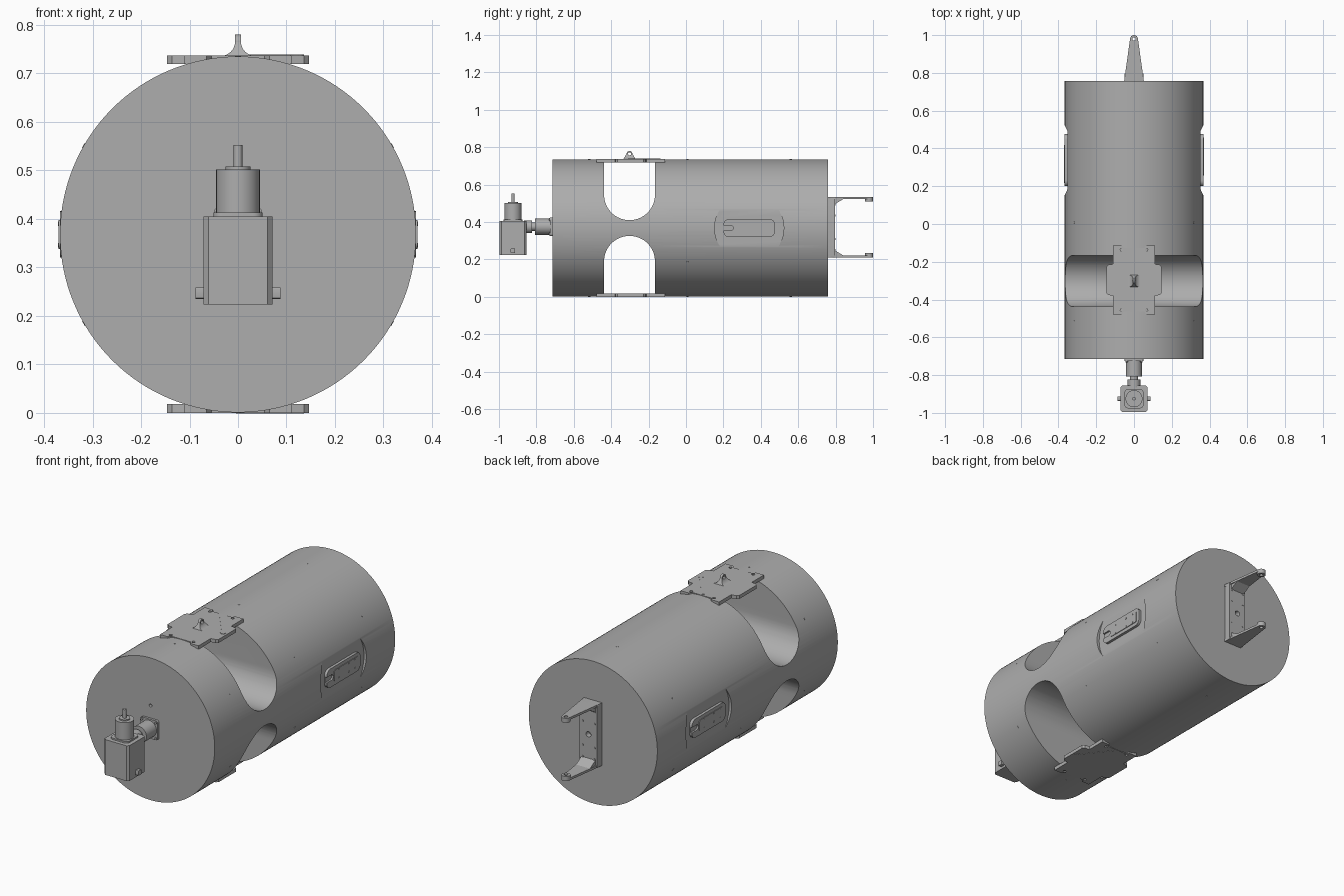
import bpy, bmesh
from math import pi, sin, cos, radians
from mathutils import Matrix, Vector

if "Cube" in bpy.data.objects:
    bpy.data.objects.remove(bpy.data.objects["Cube"])

grey = bpy.data.materials.new("machined_grey")
grey.use_nodes = True
grey.diffuse_color = (0.42, 0.42, 0.42, 1)
grey.node_tree.nodes["Principled BSDF"].inputs["Base Color"].default_value = grey.diffuse_color
parts = []
CZ, R = 0.368, 0.367       # hull axis height and radius
AXES = {"x": lambda u, v, h: (h, u, v),
        "y": lambda u, v, h: (u, h, v),
        "z": lambda u, v, h: (u, v, h)}


def prism(name, outline, axis, lo, hi):
    """Extrude a 2D outline along an axis."""
    bm = bmesh.new()
    rings = [[bm.verts.new(AXES[axis](u, v, h)) for u, v in outline] for h in (lo, hi)]
    bm.faces.new(rings[0])
    bm.faces.new(rings[1])
    n = len(outline)
    for i in range(n):
        j = (i + 1) % n
        bm.faces.new((rings[0][i], rings[0][j], rings[1][j], rings[1][i]))
    bmesh.ops.recalc_face_normals(bm, faces=bm.faces)
    mesh = bpy.data.meshes.new(name)
    bm.to_mesh(mesh)
    bm.free()
    mesh.materials.append(grey)
    obj = bpy.data.objects.new(name, mesh)
    bpy.context.collection.objects.link(obj)
    parts.append(obj)
    return obj


def arc(u, v, r, start=0, end=360, n=24):
    steps = n if end - start == 360 else n + 1
    angles = [radians(start + (end - start) * i / n) for i in range(steps)]
    return [(u + r * cos(a), v + r * sin(a)) for a in angles]


def rounded(u, v, hu, hv, r, n=6):
    pts = []
    for su, sv, a in ((1, 1, 0), (-1, 1, 90), (-1, -1, 180), (1, -1, 270)):
        pts += arc(u + su * (hu - r), v + sv * (hv - r), r, a, a + 90, n)
    return pts


def disc(name, u, v, r, axis, lo, hi, n=32):
    return prism(name, arc(u, v, r, n=n), axis, lo, hi)


def combine(obj, tool, operation="DIFFERENCE"):
    """Apply a boolean and throw the tool away."""
    mod = obj.modifiers.new("cut", "BOOLEAN")
    mod.operation, mod.solver, mod.object = operation, "EXACT", tool
    bpy.context.view_layer.update()
    result = bpy.data.meshes.new_from_object(obj.evaluated_get(bpy.context.evaluated_depsgraph_get()))
    obj.modifiers.clear()
    obj.data = result
    parts.remove(tool)
    bpy.data.objects.remove(tool)


# Solid hull with two cross channels and flat side pockets
hull = disc("hull", 0, CZ, R, "y", -0.714, 0.758, 128)
SY, SR = -0.302, 0.136
upper = arc(SY, 0.546, SR, 180, 360, 32) + [(SY + SR, 1), (SY - SR, 1)]
lower = arc(SY, 0.19, SR, 0, 180, 32) + [(SY - SR, -0.3), (SY + SR, -0.3)]
for profile in (upper, lower):
    combine(hull, prism("channel_cutter", profile, "x", -0.5, 0.5))
HY = 0.338
for s in (1, -1):
    combine(hull, disc("pocket_cutter", HY, CZ, 0.185, "x", *sorted((s * 0.353, s * 0.5)), 64))
combine(hull, disc("hole_cutter", 0, 0.49, 0.008, "y", -0.8, -0.7, 16))

# Side hatches with an open slot, one turned half round from the other
for s, side in ((1, "left"), (-1, "right")):
    def span(a, b):
        return sorted((s * a, s * b))
    hatch = prism(side + "_hatch", rounded(HY, CZ, 0.138, 0.048, 0.03), "x", *span(0.345, 0.367))
    combine(hatch, prism("slot_cutter", rounded(HY - s * 0.13, CZ, 0.045, 0.014, 0.0139), "x", *span(0.358, 0.4)))
    prism(side + "_hatch_panel", rounded(HY + s * 0.02, CZ, 0.1, 0.03, 0.012), "x", *span(0.36, 0.370))
    for dy in (-0.04, 0.04, 0.09):
        for dz in (-0.022, 0.022):
            disc(side + "_hatch_screw", HY + s * dy, CZ + dz, 0.005, "x", *span(0.368, 0.3715), 10)

# Rings of small screws round the hull
for y in (-0.517, 0.008, 0.56):
    for k in range(6):
        screw = disc("hull_screw", 0, 0, 0.006, "z", R - 0.006, R + 0.001, 10)
        screw.data.transform(Matrix.Translation((0, y, CZ)) @ Matrix.Rotation(k * pi / 3, 4, "Y"))

# Saddle plates bridging the channels
PY = -0.296
quarter = [(0.146, 0.07), (0.136, 0.08), (0.11, 0.084), (0.11, 0.183), (0.065, 0.183), (0.055, 0.168)]
half = quarter + [(-x, y) for x, y in reversed(quarter)]
outline = [(x, PY + y) for x, y in half + [(-x, -y) for x, y in half]]
for name, lo, hi, skin in (("top", 0.719, 0.737, 0.737), ("bottom", 0, 0.018, -0.001)):
    plate = prism(name + "_plate", outline, "z", lo, hi)
    for sx in (-1, 1):
        for sy in (-1, 1):
            combine(plate, disc("hole_cutter", sx * 0.065, PY + sy * 0.16, 0.008, "z", -1, 1, 12))
    # Diagonal latch bar
    bar = prism(name + "_latch_bar", rounded(0, 0, 0.108, 0.007, 0.0069), "z", 0, 0.002)
    a, b = Vector((0, -0.14, skin)), Vector((0.13, -0.305, skin))
    turn = Vector((1, 0, 0)).rotation_difference(b - a).to_matrix().to_4x4()
    bar.data.transform(Matrix.Translation((a + b) / 2) @ turn)
    disc(name + "_latch_pad", 0.122, -0.295, 0.014, "z", skin, skin + 0.002, 20)

# Lifting eye with flared foot
right = arc(0.036, 0.766, 0.03, 180, 270, 8)
flare = right + [(0.036, 0.73), (-0.036, 0.73)] + [(-x, z) for x, z in reversed(right)] + [(-0.006, 0.79), (0.006, 0.79)]
eye = prism("lifting_eye", flare, "y", -0.4, -0.2)
ear = arc(-0.302, 0.764, 0.016, 0, 180, 16) + [(-0.335, 0.736), (-0.335, 0.73), (-0.269, 0.73), (-0.269, 0.736)]
combine(eye, prism("ear_shape", ear, "x", -0.1, 0.1), "INTERSECT")
combine(eye, disc("eye_cutter", -0.302, 0.764, 0.008, "x", -0.1, 0.1, 20))

# Front coupling from hull to gearbox
MZ, MY = 0.375, -0.925
prism("coupling_flange", rounded(0, MZ, 0.05, 0.05, 0.012), "y", -0.726, -0.71)
for sx in (-1, 1):
    for sz in (-1, 1):
        disc("flange_bolt", sx * 0.04, MZ + sz * 0.04, 0.006, "y", -0.732, -0.72, 12)
disc("coupling_body", 0, MZ, 0.043, "y", -0.808, -0.72)
disc("coupling_neck", 0, MZ, 0.022, "y", -0.83, -0.8)
disc("coupling_collar", 0, MZ, 0.034, "y", -0.865, -0.824)

# Upright drive unit
c, d = 0.071, 0.061
box = [(c, d), (d, c), (-d, c), (-c, d), (-c, -d), (-d, -c), (d, -c), (c, -d)]
prism("motor_box", [(x, MY + y) for x, y in box], "z", 0.223, 0.405)
prism("motor_flange", rounded(0, MY, 0.051, 0.051, 0.02), "z", 0.4, 0.413)
for name, r, lo, hi in (("gear_case", 0.045, 0.41, 0.502), ("gear_cap", 0.026, 0.5, 0.508), ("output_shaft", 0.009, 0.5, 0.552)):
    disc(name, 0, MY, r, "z", lo, hi)
for s in (-1, 1):
    prism("cable_plug", rounded(MY, 0.247, 0.012, 0.012, 0.003, 3), "x", *sorted((s * 0.065, s * 0.088)))

# Rear clevis bracket
back = prism("bracket_back", rounded(0, 0.372, 0.05, 0.162, 0.006), "y", 0.755, 0.796)
combine(back, disc("hole_cutter", 0, 0.372, 0.014, "y", 0.77, 0.9, 20))
for sx in (-1, 1):
    for z in (0.25, 0.31, 0.434, 0.494):
        disc("bracket_screw", sx * 0.034, z, 0.006, "y", 0.79, 0.798, 10)
arm_shape = arc(0, 0.979, 0.021, 5, 175, 16) + [(-0.052, 0.757), (0.052, 0.757)]
for s, name in ((1, "upper"), (-1, "lower")):
    outer, inner, boss = (0.372 + s * h for h in (0.162, 0.150, 0.138))
    arm = prism(name + "_arm", arm_shape, "z", *sorted((outer, inner)))
    combine(arm, disc("boss", 0, 0.979, 0.021, "z", *sorted((outer, boss))), "UNION")
    combine(arm, disc("pin_cutter", 0, 0.979, 0.009, "z", 0, 1, 20))
    gusset = [(0.79, inner), (0.84, inner), (0.79, 0.372 + s * 0.12)]
    prism(name + "_gusset", gusset, "x", -0.04, 0.04)

# Smooth shading with sharp edges kept
bpy.ops.object.select_all(action="DESELECT")
for obj in parts:
    obj.select_set(True)
bpy.context.view_layer.objects.active = hull
bpy.ops.object.shade_smooth_by_angle(angle=radians(30))
